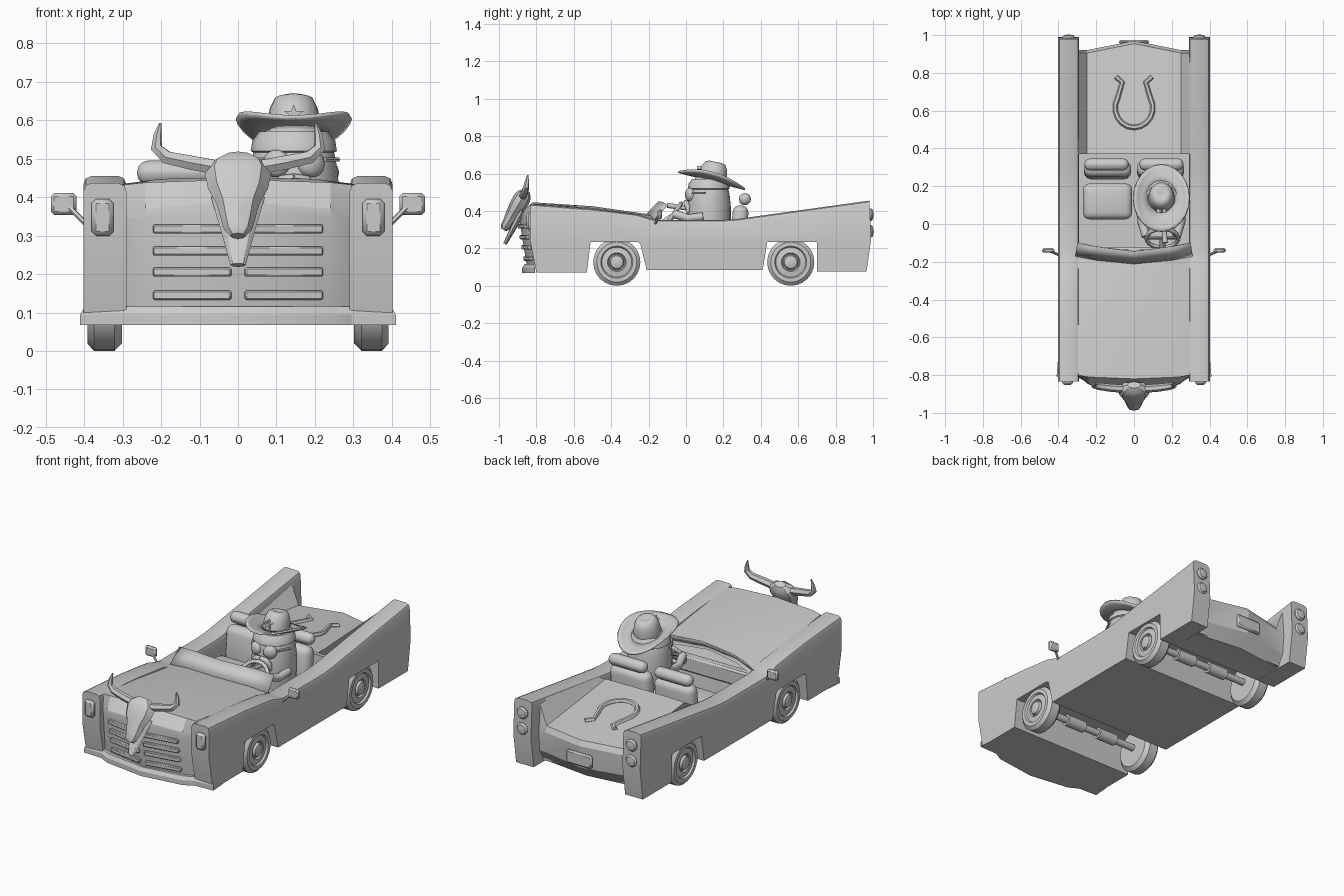
import bpy, bmesh
from math import sin, cos, pi, radians
from mathutils import Vector

if "Cube" in bpy.data.objects:
    bpy.data.objects.remove(bpy.data.objects["Cube"])


def finish(ob, angle=35):
    bpy.ops.object.select_all(action='DESELECT')
    bpy.context.view_layer.objects.active = ob
    ob.select_set(True)
    bpy.ops.object.shade_smooth_by_angle(angle=radians(angle))
    return ob


def from_bm(name, bm, angle=35):
    bmesh.ops.recalc_face_normals(bm, faces=bm.faces)
    me = bpy.data.meshes.new(name)
    bm.to_mesh(me)
    bm.free()
    ob = bpy.data.objects.new(name, me)
    bpy.context.collection.objects.link(ob)
    return finish(ob, angle)


def loft(name, rows, closed=False, caps=False, thick=0, angle=35):
    bm = bmesh.new()
    vs = [[bm.verts.new(p) for p in r] for r in rows]
    n = len(rows[0])
    for a, b in zip(vs, vs[1:]):
        for i in range(n if closed else n - 1):
            j = (i + 1) % n
            bm.faces.new((a[i], a[j], b[j], b[i]))
    if caps:
        bm.faces.new(vs[0])
        bm.faces.new(vs[-1])
    ob = from_bm(name, bm, angle)
    if thick:
        m = ob.modifiers.new("thickness", 'SOLIDIFY')
        m.thickness, m.offset = thick, 0
    return ob


def prism(name, outline, x0, x1, crown=0):
    """Side outline (y, z) extruded across x, with the upper long edges rounded."""
    bm = bmesh.new()
    f = bm.faces.new([bm.verts.new((x0, y, z)) for y, z in outline])
    ext = bmesh.ops.extrude_face_region(bm, geom=[f])
    bmesh.ops.translate(bm, vec=(x1 - x0, 0, 0),
                        verts=[g for g in ext['geom'] if isinstance(g, bmesh.types.BMVert)])
    if crown:
        edges = [e for e in bm.edges if all(v.co.z > .33 for v in e.verts)
                 and abs(e.verts[0].co.x - e.verts[1].co.x) < 1e-4]
        bmesh.ops.bevel(bm, geom=edges, offset=crown, segments=2, profile=.5, affect='EDGES')
    return from_bm(name, bm, 30)


def box(name, c, size, bevel=0, seg=1, rot=(0, 0, 0)):
    bm = bmesh.new()
    bmesh.ops.create_cube(bm, size=1)
    bmesh.ops.scale(bm, vec=size, verts=bm.verts)
    if bevel:
        bmesh.ops.bevel(bm, geom=bm.edges[:], offset=bevel, segments=seg, profile=.5, affect='EDGES')
    ob = from_bm(name, bm, 40)
    ob.location, ob.rotation_euler = c, rot
    return ob


def lathe(name, prof, c, rot=(0, 0, 0), seg=24, angle=35):
    """Profile (radius, height) turned about local z."""
    rows = [[(r * cos(2 * pi * i / seg), r * sin(2 * pi * i / seg), h) for i in range(seg)] for r, h in prof]
    ob = loft(name, rows, closed=True, caps=True, angle=angle)
    ob.location, ob.rotation_euler = c, rot
    return ob


def tube(name, pts, radii, res=2):
    cu = bpy.data.curves.new(name, 'CURVE')
    cu.dimensions, cu.bevel_depth, cu.bevel_resolution, cu.use_fill_caps = '3D', 1, res, True
    sp = cu.splines.new('POLY')
    sp.points.add(len(pts) - 1)
    for p, co, r in zip(sp.points, pts, radii):
        p.co, p.radius = (*co, 1), r
    ob = bpy.data.objects.new(name, cu)
    bpy.context.collection.objects.link(ob)
    finish_sel = bpy.context.view_layer.objects
    bpy.ops.object.select_all(action='DESELECT')
    finish_sel.active = ob
    ob.select_set(True)
    bpy.ops.object.convert(target='MESH')
    return finish(bpy.context.object, 50)


def mirror_row(half):
    """Half row from the outside to x = 0, completed to both sides."""
    return [(-x, y, z) for x, y, z in half] + [p for p in half[-2::-1]]


# lower outline with the two wheel trenches, front to rear
under = [(-.53, .07), (-.51, .235), (-.26, .235), (-.245, .225), (-.21, .085),
         (.41, .085), (.435, .235), (.70, .235), (.70, .075)]

# side bodies with tail fins, and central body with open cockpit
side = [(-.80, .07)] + under + [(.965, .075), (.99, .25), (.98, .455), (.62, .405), (.28, .358),
        (.2, .352), (-.15, .352), (-.19, .36), (-.26, .382), (-.5, .411), (-.835, .437), (-.835, .25)]
core = [(-.78, .07)] + under + [(.88, .085), (.88, .27), (.375, .35), (.37, .15),
        (-.13, .15), (-.15, .34), (-.78, .39)]
prism("central_body", core, -.3, .3)
for s in (-1, 1):
    prism("side_body", side, s * .29, s * .402, .022)

# hood running into the nose
hood = [[(.3, -.14, .35), (.2, -.17, .372), (0, -.20, .382)],
        [(.3, -.5, .40), (.22, -.5, .416), (0, -.5, .425)],
        [(.295, -.80, .432), (.24, -.81, .438), (0, -.82, .446)],
        [(.295, -.805, .35), (.24, -.845, .37), (0, -.885, .39)],
        [(.295, -.805, .34), (.24, -.85, .345), (0, -.89, .345)],
        [(.295, -.785, .1), (.24, -.81, .1), (0, -.85, .1)]]
loft("hood_and_nose", [mirror_row(r) for r in hood], angle=25)

# grille slats
for s in (-1, 1):
    for z in (.317, .26, .205, .145):
        box("grille_slat", (s * .118, -.872 + (.34 - z) * .17, z), (.205, .03, .024), .004, 1, (0, 0, s * .165))

# front bumper following the nose
path = [(.402, -.80), (.295, -.805), (.24, -.835), (0, -.868)]
loft("front_bumper", [mirror_row([(x + (o if x > .35 else 0), y - o + b, z) for x, y in path])
     for o, b, z in ((0, .09, .068), (.008, 0, .068), (.008, 0, .095), (-.004, 0, .115), (0, .09, .115))], angle=25)

# rear deck, inner fin slopes and rear panel
deck = [[(.31, .37, .362), (.25, .37, .365), (0, .37, .368)],
        [(.30, .905, .435), (.25, .905, .30), (0, .955, .305)],
        [(.295, .92, .26), (.25, .92, .27), (0, .97, .275)],
        [(.295, .91, .15), (.25, .91, .15), (0, .96, .15)],
        [(.295, .87, .08), (.25, .87, .08), (0, .90, .08)],
        [(.295, .70, .08), (.25, .70, .08), (0, .70, .08)]]
loft("rear_deck", [mirror_row(r) for r in deck], angle=20)
box("number_plate", (0, .965, .2), (.16, .02, .075), .008)

# horseshoe emblem
hoof = [(-.095, .165), (-.062, .135)] + [(.1 * cos(radians(a)), .105 * sin(radians(a)))
        for a in range(150, 391, 20)] + [(.062, .135), (.095, .165)]
shoe = tube("horseshoe", [(x, y, 0) for x, y in hoof], [.014] * len(hoof), 1)
shoe.location, shoe.rotation_euler = (0, .615, .342), (-.117, 0, 0)

# wheels and axles
tyre = [(.05, -.045), (.105, -.045), (.126, -.025), (.126, .028), (.107, .045), (.086, .045),
        (.08, .035), (.05, .04), (.045, .03), (.04, .03), (.034, .045), (.02, .05)]
for y in (-.37, .56):
    tube("axle", [(-.33, y, .13), (.33, y, .13)], [.02, .02], 3)
    for s in (-1, 1):
        lathe("wheel", tyre, (s * .346, y, .126), (0, s * pi / 2, 0))
        tube("axle_sleeve", [(s * .05, y, .13), (s * .17, y, .13)], [.033, .033], 3)

for s in (-1, 1):
    # headlights, tail lights and wing mirrors
    box("headlight", (s * .352, -.838, .347), (.058, .03, .096), .012)
    for z in (.38, .29):
        lathe("tail_light", [(.034, -.02), (.034, .004), (.026, .014), (.01, .017)],
              (s * .346, .985, z), (-pi / 2, 0, 0), 12)
    box("mirror_head", (s * .453, -.14, .382), (.066, .024, .056), .008)
    tube("mirror_stalk", [(s * .395, -.165, .33), (s * .44, -.145, .375)], [.007, .007], 1)
    # seats
    box("seat_cushion", (s * .14, .12, .22), (.26, .19, .14), .035, 3)
    box("seat_back", (s * .14, .285, .31), (.25, .085, .24), .038, 3, (-.08, 0, 0))
    box("headrest", (s * .145, .315, .463), (.235, .064, .064), .03, 3)

# windshield, dashboard and steering wheel
loft("windshield", [mirror_row([(.31, -.17, .355), (.2, -.19, .375), (0, -.21, .382)]),
                    mirror_row([(.3, -.1, .432), (.2, -.12, .445), (0, -.145, .45)])], thick=.006)
box("dashboard", (0, -.15, .305), (.6, .05, .09), .01)
bpy.ops.mesh.primitive_torus_add(major_radius=.085, minor_radius=.011, major_segments=20, minor_segments=8,
                                 location=(.15, -.075, .37), rotation=(radians(55), 0, 0))
bpy.context.object.name = "steering_wheel"
finish(bpy.context.object, 60)
tube("steering_column", [(.15, -.075, .37), (.15, -.15, .315)], [.016, .016])
box("steering_spoke", (.15, -.075, .37), (.16, .02, .012), .004, 1, (radians(55), 0, 0))

# driver
DX, DY = .145, .122
lathe("driver_body", [(.06, .25), (.112, .27), (.118, .34), (.118, .42), (.112, .48), (.1, .54), (.07, .58), (.02, .6)],
      (DX, DY, 0), seg=20, angle=50)
lathe("hair_band", [(.104, .515), (.112, .52), (.108, .545), (.09, .57)], (DX, DY, 0), seg=20)
for s in (-1, 1):
    lens = lathe("glasses_lens", [(.036, -.01), (.036, .004), (.024, .014), (.008, .017)],
                 (DX + s * .046, DY - .105, .487), (pi / 2, 0, s * .4), 14, 50)
    tube("glasses_arm", [(DX + s * .08, DY - .09, .497), (DX + s * .115, DY - .02, .497)], [.006, .006], 1)
    tube("moustache", [(DX, DY - .122, .447), (DX + s * .03, DY - .121, .442),
                       (DX + s * .05, DY - .112, .418), (DX + s * .055, DY - .11, .385)], [.014, .016, .014, .005])
    tube("driver_arm", [(DX + s * .11, DY - .03, .37), (DX + s * .105, DY - .11, .36),
                        (DX + s * .08, -.065, .385)], [.022, .022, .024])
tube("cigar", [(DX + .012, .015, .412), (DX + .02, -.1, .43)], [.011, .014])

# wide hat: brim, crown and star
brim = []
for k in (.45, .7, .88, 1):
    ring = []
    for i in range(24):
        u, v = k * cos(2 * pi * i / 24), k * sin(2 * pi * i / 24)
        ring.append((DX + .148 * u, .137 + .178 * v, .562 - .046 * v + .045 * u * u * k))
    brim.append(ring)
loft("hat_brim", brim, closed=True, thick=.01, angle=60)
crown = lathe("hat_crown", [(.078, -.01), (.077, .02), (.07, .06), (.055, .088), (.035, .094), (.012, .086)],
              (DX, .14, .57), (-.2, 0, 0), 18, 50)
crown.scale = (.9, 1, 1)
star = [[(DX + r * sin(i * pi / 5), y, .615 + r * cos(i * pi / 5)) for i, r in enumerate([.026, .011] * 5)]
        for y in (.058, .09)]
loft("hat_star", star, closed=True, caps=True)


# horned skull ornament
def bone(name, start, axis, stations):
    a = Vector(axis).normalized()
    up = Vector((0, a.z, -a.y))
    rows = []
    for t, w, d in stations:
        c = Vector(start) + a * t
        rows.append([c + Vector((w * cos(q), 0, 0)) + up * d * sin(q)
                     for q in (2 * pi * i / 8 for i in range(8))])
    loft(name, rows, closed=True, caps=True, angle=30)


bone("skull", (0, -.852, .508), (0, -.13, -.22), [(0, .035, .02), (.025, .075, .04), (.05, .087, .046),
     (.10, .078, .045), (.145, .056, .038), (.19, .045, .03), (.225, .036, .026), (.243, .02, .015)])
bone("lower_jaw", (0, -.875, .40), (0, -.095, -.18), [(0, .07, .02), (.1, .044, .016), (.2, .02, .01)])
for s in (-1, 1):
    tube("horn", [(s * .06, -.872, .478), (s * .12, -.868, .489), (s * .185, -.86, .503), (s * .212, -.855, .528),
                  (s * .209, -.85, .56), (s * .202, -.846, .592)], [.021, .021, .019, .016, .011, .003], 1)
